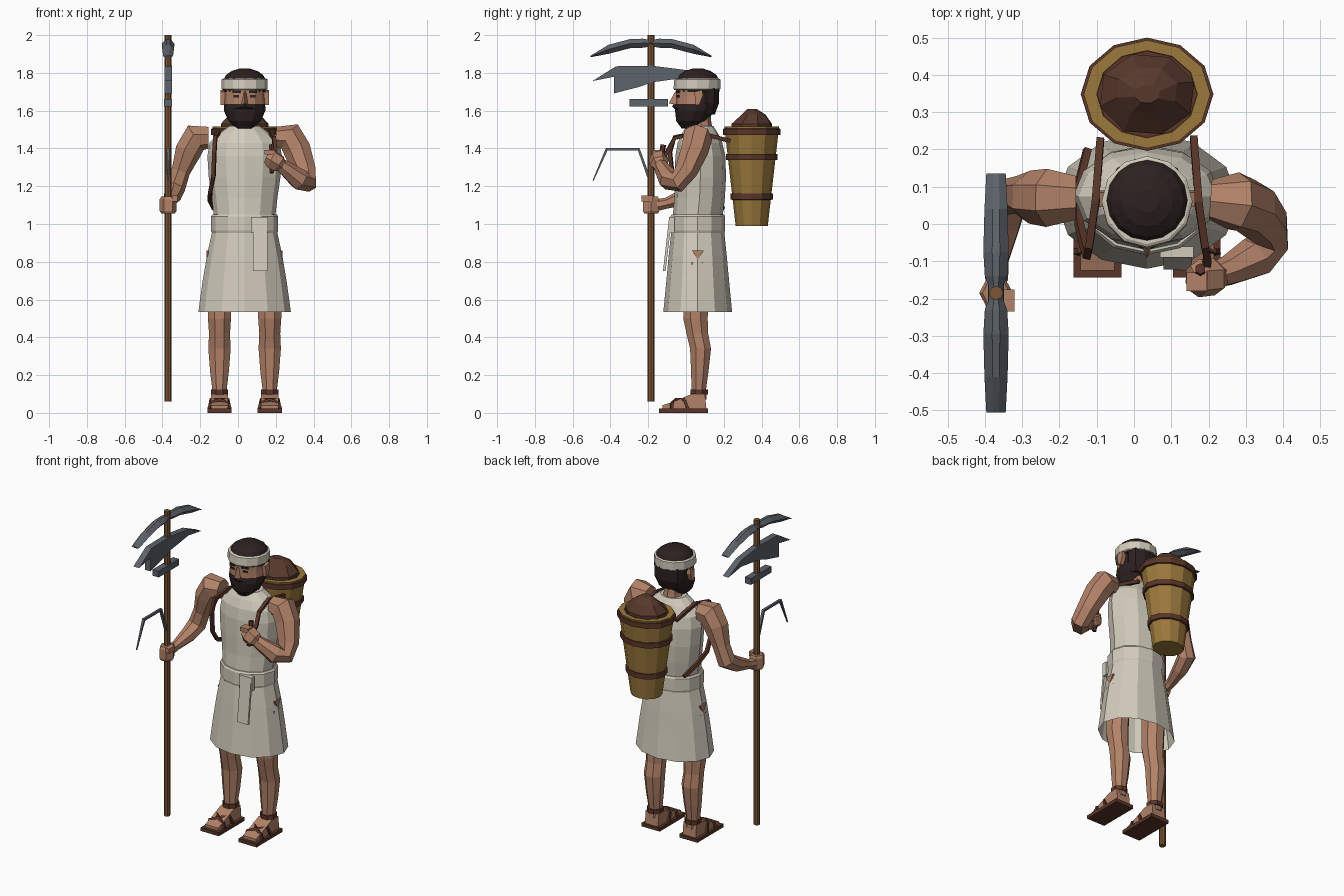
import bpy, bmesh, math
from mathutils import Vector, Quaternion

CX, CY = 0.035, 0.062      # body axis
PX, PY = -0.37, -0.185     # pole axis


def material(name, rgb):
    m = bpy.data.materials.new(name)
    m.diffuse_color = (*rgb, 1)
    return m


SKIN = material("skin", (0.45, 0.225, 0.14))
CLOTH = material("linen", (0.64, 0.60, 0.50))
HAIR = material("dark hair", (0.025, 0.015, 0.014))
LEATHER = material("leather", (0.10, 0.036, 0.022))
WOOD = material("pole wood", (0.20, 0.09, 0.035))
WICKER = material("basket wood", (0.33, 0.19, 0.045))
STEEL = material("steel", (0.11, 0.125, 0.145))
SOIL = material("soil", (0.095, 0.04, 0.025))


def finish(name, rows, mat, caps=(True, True), extra=()):
    """Skin a list of equal-length closed rings into one object."""
    bm = bmesh.new()
    rings = [[bm.verts.new(p) for p in row] for row in rows]
    n = len(rings[0])
    for a, b in zip(rings, rings[1:]):
        for i in range(n):
            bm.faces.new((a[i], a[(i + 1) % n], b[(i + 1) % n], b[i]))
    if caps[0]:
        bm.faces.new(rings[0][::-1])
    if caps[1]:
        bm.faces.new(rings[-1])
    if caps[0] or caps[1]:
        bmesh.ops.recalc_face_normals(bm, faces=bm.faces)
    me = bpy.data.meshes.new(name)
    bm.to_mesh(me)
    bm.free()
    for m in (mat, *extra):
        me.materials.append(m)
    ob = bpy.data.objects.new(name, me)
    bpy.context.collection.objects.link(ob)
    return ob


def loft(name, rings, mat, n=12, cx=CX, phase=0.0, caps=(True, True), extra=()):
    """Rings are (z, y centre, x radius, y radius)."""
    ang = [2 * math.pi * i / n + phase for i in range(n)]
    rows = [[(cx + rx * math.cos(a), cy + ry * math.sin(a), z) for a in ang]
            for z, cy, rx, ry in rings]
    return finish(name, rows, mat, caps, extra)


def limb(name, pts, mat, n=7):
    """Tube through points (x, y, z, radius)."""
    P = [Vector(p[:3]) for p in pts]
    rows, prev, q = [], Vector((0, 0, 1)), Quaternion()
    for i, p in enumerate(P):
        d = (P[min(i + 1, len(P) - 1)] - P[max(i - 1, 0)]).normalized()
        q = prev.rotation_difference(d) @ q
        prev = d
        rows.append([p + q @ Vector((math.cos(a), math.sin(a), 0)) * pts[i][3]
                     for a in (2 * math.pi * (k + 0.5) / n for k in range(n))])
    return finish(name, rows, mat)


def prism(name, yz, x, half, mat):
    return finish(name, [[(x + s * half, y, z) for y, z in yz] for s in (-1, 1)], mat)


def box(name, c, size, mat, rot_z=0.0):
    h = [s / 2 for s in size]
    sq = ((-1, -1), (1, -1), (1, 1), (-1, 1))
    ob = finish(name, [[(a * h[0], b * h[1], s * h[2]) for a, b in sq] for s in (-1, 1)], mat)
    ob.location = c
    ob.rotation_euler.z = rot_z
    return ob


# Legs, feet and sandals
for side, x in (("right", -0.098), ("left", 0.168)):
    loft(side + "_leg", [(0.07, 0.07, 0.04, 0.042), (0.13, 0.068, 0.042, 0.042),
                         (0.22, 0.073, 0.054, 0.05), (0.34, 0.077, 0.064, 0.06),
                         (0.42, 0.06, 0.06, 0.062), (0.50, 0.05, 0.066, 0.07),
                         (0.80, 0.06, 0.07, 0.075)], SKIN, n=8, cx=x, phase=math.pi / 8)
    loft(side + "_ankle_strap", [(0.098, 0.069, 0.05, 0.05), (0.125, 0.069, 0.05, 0.05)],
         LEATHER, n=8, cx=x, phase=math.pi / 8)
    box(side + "_sandal_sole", (x, -0.014, 0.011), (0.128, 0.26, 0.022), LEATHER)
    prism(side + "_foot", [(-0.125, 0.022), (-0.125, 0.04), (-0.06, 0.062), (0.03, 0.10),
                           (0.10, 0.10), (0.108, 0.022)], x, 0.046, SKIN)
    for s in (-1, 1):
        limb(side + "_sandal_strap", [(x + s * 0.055, 0.01, 0.02, 0.011), (x + s * 0.046, -0.01, 0.07, 0.011),
                                      (x, -0.055, 0.068, 0.011), (x - s * 0.048, -0.075, 0.05, 0.011),
                                      (x - s * 0.056, -0.075, 0.02, 0.011)], LEATHER, n=4)

# Tunic: skirt, belt, bodice
loft("skirt", [(0.535, CY, 0.245, 0.182), (0.70, CY, 0.222, 0.166),
               (0.83, CY, 0.20, 0.154), (0.96, CY, 0.172, 0.14)], CLOTH, caps=(False, True))
loft("belt", [(0.95, CY, 0.172, 0.14), (0.965, CY, 0.178, 0.145),
              (1.04, CY, 0.178, 0.145), (1.05, CY, 0.17, 0.138)], CLOTH)
loft("bodice", [(1.04, CY, 0.162, 0.132), (1.14, CY + 0.01, 0.174, 0.134),
                (1.25, CY + 0.014, 0.19, 0.136), (1.36, CY + 0.014, 0.197, 0.132),
                (1.43, CY + 0.012, 0.185, 0.118), (1.48, CY + 0.012, 0.135, 0.095),
                (1.52, CY + 0.012, 0.08, 0.07)], CLOTH)
for s in (-1, 1):
    prism("hip_tear", [(0.032, 0.86), (0.095, 0.86), (0.062, 0.81)], CX + s * 0.197, 0.0048, SKIN)
box("belt_knot", (0.115, -0.075, 0.995), (0.09, 0.03, 0.085), CLOTH)
prism("belt_tail", [(-0.09, 1.03), (-0.075, 1.03), (-0.108, 0.75), (-0.122, 0.75)], 0.117, 0.038, CLOTH)

# Head: skin in front, beard below, hair behind
loft("neck", [(1.45, 0.08, 0.07, 0.07), (1.54, 0.078, 0.055, 0.056),
              (1.62, 0.07, 0.055, 0.056)], SKIN, n=8)
head = loft("head", [(1.505, 0.02, 0.04, 0.042), (1.545, 0.03, 0.085, 0.082),
                     (1.60, 0.047, 0.11, 0.105), (1.635, 0.055, 0.109, 0.11),
                     (1.68, 0.058, 0.106, 0.112), (1.73, 0.06, 0.108, 0.113)],
            SKIN, extra=(HAIR,))
for f in head.data.polygons:
    f.material_index = int(f.center.z < 1.625 or f.center.y > 0.075)
loft("hair", [(1.70, 0.066, 0.112, 0.112), (1.76, 0.064, 0.114, 0.113), (1.79, 0.063, 0.097, 0.097),
              (1.81, 0.062, 0.068, 0.068), (1.822, 0.062, 0.03, 0.03)], HAIR, n=16)
loft("nape_hair", [(1.58, 0.105, 0.075, 0.05), (1.64, 0.11, 0.1, 0.068),
                   (1.72, 0.11, 0.1, 0.068)], HAIR, n=10)
loft("headband", [(1.71, 0.058, 0.116, 0.12), (1.715, 0.058, 0.122, 0.124),
                  (1.765, 0.06, 0.122, 0.122), (1.77, 0.06, 0.114, 0.114)], CLOTH)
finish("nose", [[(CX - 0.012, -0.04, 1.705), (CX + 0.012, -0.04, 1.705), (CX, -0.058, 1.70)],
                [(CX - 0.024, -0.035, 1.63), (CX + 0.024, -0.035, 1.63), (CX, -0.092, 1.638)]], SKIN)
limb("moustache", [(CX - 0.055, -0.03, 1.612, 0.012), (CX, -0.058, 1.625, 0.015),
                   (CX + 0.055, -0.03, 1.612, 0.012)], HAIR, n=5)
for s in (-1, 1):
    box("eye", (CX + s * 0.043, -0.041, 1.676), (0.03, 0.009, 0.012), HAIR, s * 0.27)
    box("eyebrow", (CX + s * 0.043, -0.043, 1.70), (0.042, 0.009, 0.012), HAIR, s * 0.27)
    prism("ear", [(0.045, 1.70), (0.085, 1.71), (0.09, 1.68), (0.07, 1.63), (0.05, 1.63)],
          CX + s * 0.115, 0.013, SKIN)

# Arms and hands
limb("right_arm", [(-0.155, 0.07, 1.46, 0.06), (-0.225, 0.07, 1.46, 0.08), (-0.265, 0.072, 1.39, 0.073),
                   (-0.305, 0.078, 1.28, 0.052), (-0.335, 0.072, 1.19, 0.055),
                   (-0.348, 0.0, 1.145, 0.047), (-0.365, -0.10, 1.11, 0.03),
                   (-0.368, -0.15, 1.10, 0.032)], SKIN)
loft("right_hand", [(1.055, PY, 0.036, 0.042), (1.07, PY, 0.045, 0.05),
                    (1.13, PY, 0.045, 0.05), (1.145, PY, 0.036, 0.042)], SKIN, n=6, cx=PX)
box("right_thumb", (PX + 0.035, PY - 0.02, 1.135), (0.03, 0.06, 0.03), SKIN)
limb("left_arm", [(0.205, 0.065, 1.46, 0.055), (0.275, 0.06, 1.46, 0.08), (0.315, 0.045, 1.39, 0.075),
                  (0.355, 0.0, 1.28, 0.062), (0.365, -0.045, 1.22, 0.055), (0.325, -0.09, 1.235, 0.058),
                  (0.255, -0.125, 1.29, 0.042), (0.215, -0.14, 1.32, 0.034)], SKIN)
limb("left_hand", [(0.235, -0.135, 1.30, 0.03), (0.215, -0.142, 1.32, 0.05), (0.175, -0.145, 1.345, 0.052),
                   (0.15, -0.145, 1.355, 0.034)], SKIN, n=6)
box("left_thumb", (0.168, -0.155, 1.38), (0.055, 0.05, 0.025), SKIN)

# Shoulder straps
limb("right_strap", [(-0.09, 0.23, 1.44, 0.014), (-0.103, 0.06, 1.485, 0.014), (-0.12, -0.06, 1.46, 0.014),
                     (-0.125, -0.085, 1.38, 0.014), (-0.13, -0.07, 1.25, 0.014), (-0.147, 0.0, 1.17, 0.014),
                     (-0.15, 0.10, 1.13, 0.014), (-0.125, 0.20, 1.08, 0.014)], LEATHER, n=4)
limb("left_strap", [(0.16, 0.235, 1.44, 0.014), (0.173, 0.06, 1.485, 0.014), (0.19, -0.06, 1.455, 0.014),
                    (0.197, -0.095, 1.39, 0.014), (0.19, -0.13, 1.33, 0.014)], LEATHER, n=4)
limb("strap_end", [(0.178, -0.12, 1.42, 0.015), (0.178, -0.145, 1.27, 0.013)], LEATHER, n=6)

# Basket with hoops and its load
BY = 0.348
loft("basket", [(0.99, BY, 0.095, 0.085), (1.515, BY, 0.17, 0.145), (1.515, BY, 0.135, 0.117),
                (1.42, BY, 0.125, 0.108)], WICKER)
for z in (1.145, 1.355, 1.488):
    t = (z - 0.99) / 0.525
    rx, ry = 0.104 + 0.078 * t, 0.093 + 0.062 * t
    loft("basket_hoop", [(z - 0.017, BY, rx - 0.012, ry - 0.012), (z - 0.016, BY, rx, ry),
                         (z + 0.016, BY, rx, ry), (z + 0.017, BY, rx - 0.012, ry - 0.012)], LEATHER)
loft("soil_heap", [(1.43, BY, 0.125, 0.108), (1.53, BY, 0.132, 0.112), (1.58, BY + 0.01, 0.085, 0.065),
                   (1.61, BY, 0.035, 0.025)], SOIL, n=8, phase=0.3)

# Pole and its tool heads
loft("pole", [(0.06, PY, 0.019, 0.019), (2.0, PY, 0.019, 0.019)], WOOD, n=8, cx=PX)
half = [(0.32, 1.887, 0.026, 0.004), (0.225, 1.925, 0.031, 0.024), (0.11, 1.955, 0.034, 0.024),
        (0.045, 1.957, 0.03, 0.024), (0.02, 1.957, 0.02, 0.02)]
arc = [(PY - d, z, a, b) for d, z, a, b in half] + [(PY + d, z, a, b) for d, z, a, b in half[::-1]]
finish("pick_head", [[(PX - a, y, z), (PX - a * 0.3, y, z + b), (PX + a * 0.3, y, z + b), (PX + a, y, z),
                      (PX + a * 0.3, y, z - b), (PX - a * 0.3, y, z - b)] for y, z, a, b in arc], STEEL)
prism("axe_head", [(-0.495, 1.757), (-0.37, 1.835), (-0.18, 1.838), (0.0, 1.815), (0.13, 1.755),
                   (0.0, 1.775), (-0.18, 1.75), (-0.25, 1.725), (-0.38, 1.692), (-0.38, 1.78)],
      PX, 0.02, STEEL)
box("hammer_head", (PX, -0.197, 1.643), (0.042, 0.205, 0.04), STEEL)
limb("hook", [(PX, -0.492, 1.23, 0.004), (PX, -0.42, 1.395, 0.011), (PX, -0.25, 1.395, 0.011),
              (PX, -0.195, 1.24, 0.01)], STEEL, n=4)
